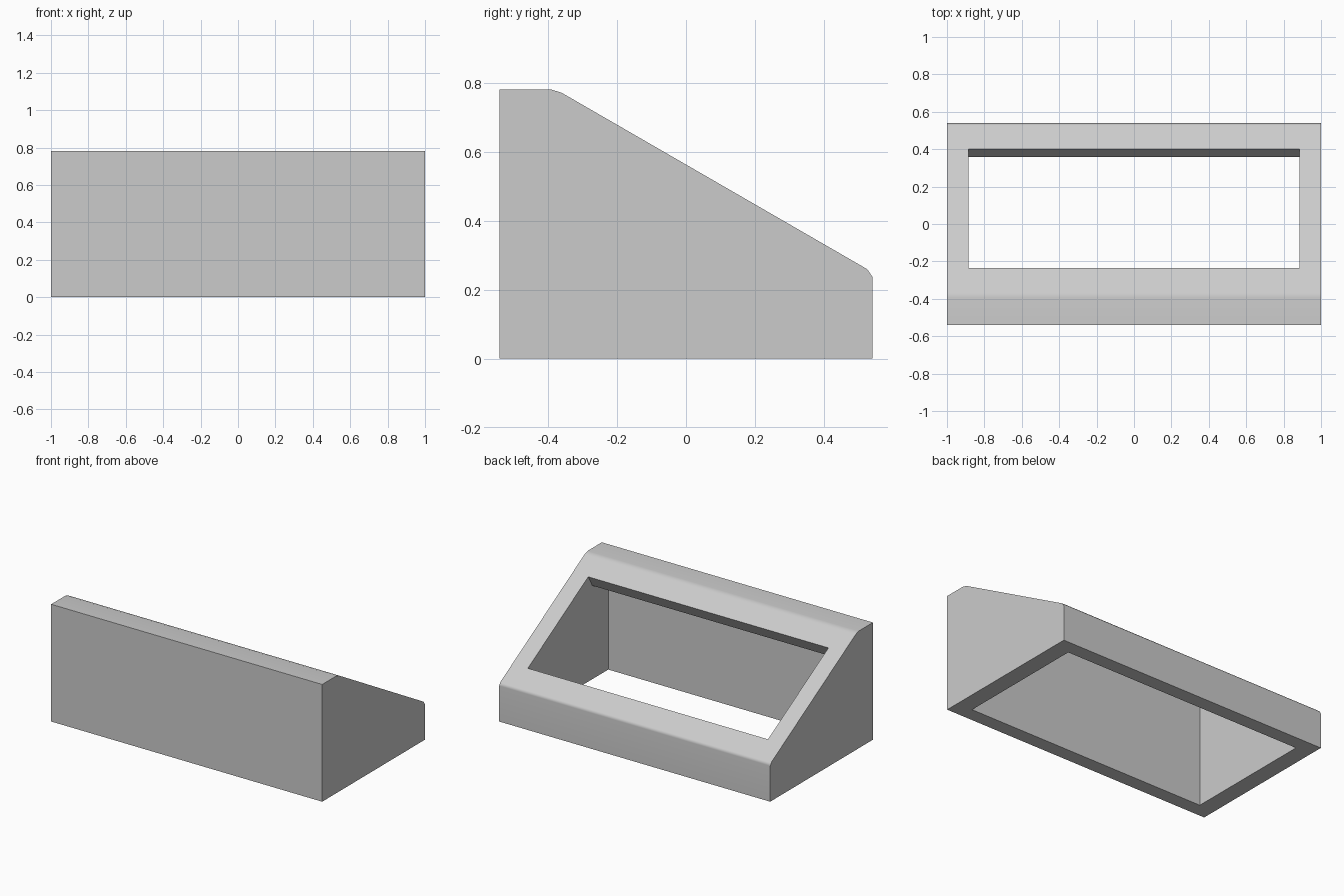
import bpy
import bmesh
from math import radians, sin, cos, tan
from mathutils import Vector

default = bpy.data.objects.get("Cube")
if default:
    bpy.data.objects.remove(default, do_unlink=True)

HALF_X, HALF_Y, HEIGHT = 1.0, 0.541, 0.782
SIDE_WALL, END_WALL, PANEL = 0.114, 0.095, 0.087
TILT = radians(30)


def slope_z(y):
    """Height of the tilted panel at depth y."""
    return 0.772 - tan(TILT) * (y + 0.361)


def prism(name, profile, half_width):
    """Extrude a (y, z) profile symmetrically along x."""
    bm = bmesh.new()
    face = bm.faces.new([bm.verts.new((-half_width, y, z)) for y, z in profile])
    ext = bmesh.ops.extrude_face_region(bm, geom=[face])
    moved = [v for v in ext["geom"] if isinstance(v, bmesh.types.BMVert)]
    bmesh.ops.translate(bm, verts=moved, vec=(2 * half_width, 0, 0))
    bmesh.ops.recalc_face_normals(bm, faces=bm.faces)
    mesh = bpy.data.meshes.new(name)
    bm.to_mesh(mesh)
    bm.free()
    obj = bpy.data.objects.new(name, mesh)
    bpy.context.collection.objects.link(obj)
    return obj


grey = bpy.data.materials.new("light_grey")
grey.use_nodes = True
colour = (0.6, 0.6, 0.6, 1)
grey.diffuse_color = colour
grey.node_tree.nodes["Principled BSDF"].inputs["Base Color"].default_value = colour

# Wedge body with softened edges at both ends of the slope
body = prism("sloped_enclosure", [
    (-HALF_Y, 0), (HALF_Y, 0), (HALF_Y, 0.238),
    (0.526, slope_z(0.526)), (-0.361, slope_z(-0.361)),
    (-0.393, HEIGHT), (-HALF_Y, HEIGHT)], HALF_X)
body.data.materials.append(grey)

# Cavity and panel opening share one cross-section
normal = Vector((sin(TILT), cos(TILT)))
low = Vector((0.401, slope_z(0.401)))
high = Vector((-0.235, slope_z(-0.235)))
drop = PANEL / cos(TILT)
inner_y = HALF_Y - END_WALL
ceiling = HEIGHT - PANEL
ceiling_y = -0.361 + (0.772 - drop - ceiling) / tan(TILT)
cutter = prism("cavity_cutter", [
    (-inner_y, -0.1), (inner_y, -0.1), (inner_y, slope_z(inner_y) - drop),
    low - normal * PANEL, low + normal * 0.1,
    high + normal * 0.1, high - normal * PANEL,
    (ceiling_y, ceiling), (-inner_y, ceiling)], HALF_X - SIDE_WALL)
cutter.hide_render = True

# Hollow out the body
cut = body.modifiers.new("hollow", "BOOLEAN")
cut.operation = "DIFFERENCE"
cut.solver = "EXACT"
cut.object = cutter
bpy.ops.object.select_all(action="DESELECT")
body.select_set(True)
bpy.context.view_layer.objects.active = body
bpy.ops.object.modifier_apply(modifier=cut.name)
bpy.data.objects.remove(cutter, do_unlink=True)

# Soft shading across the bevels, crisp everywhere else
bpy.ops.object.shade_smooth_by_angle(angle=radians(35))
weighted = body.modifiers.new("weighted_normals", "WEIGHTED_NORMAL")
weighted.keep_sharp = True
